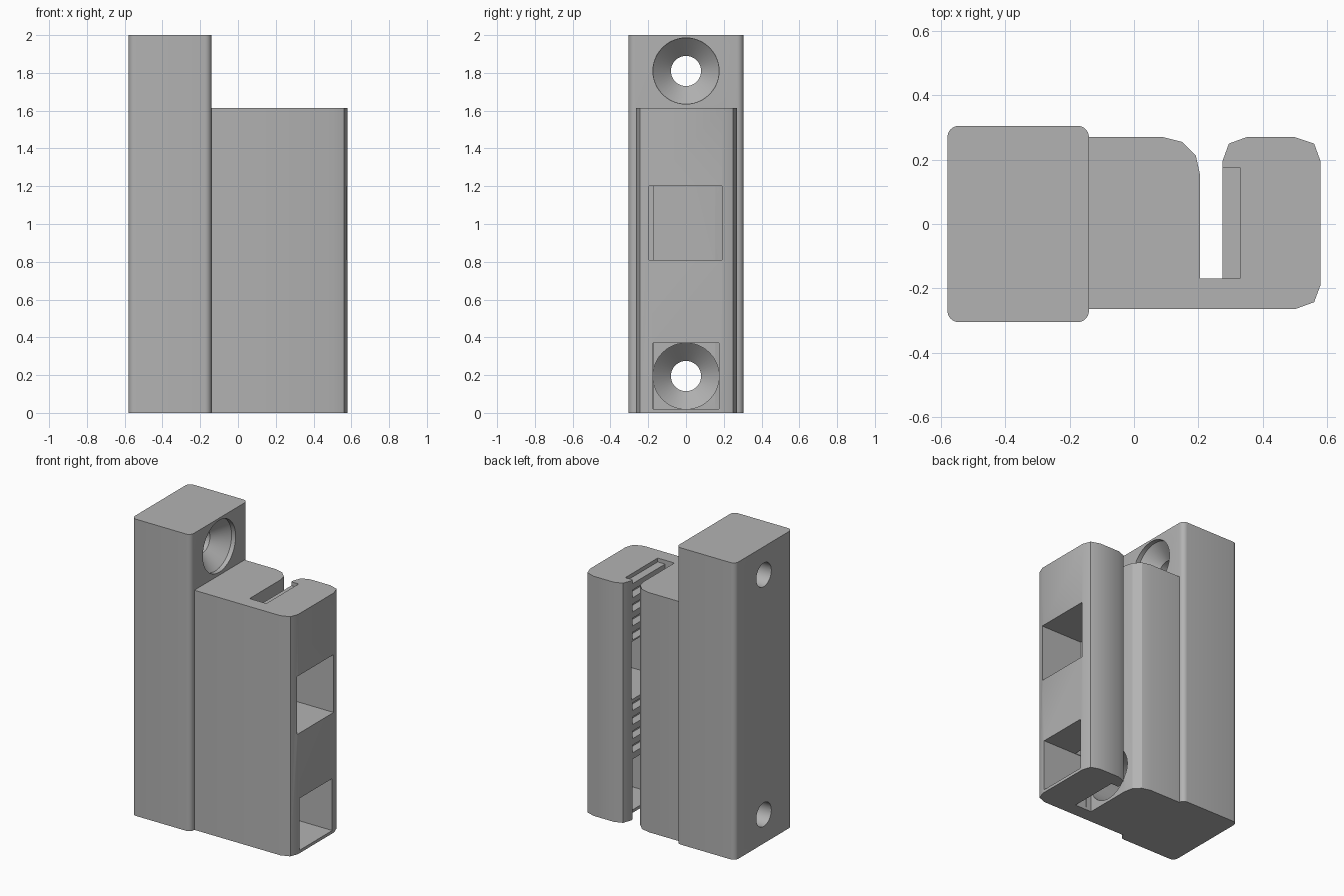
import bpy, bmesh, math
from mathutils import Matrix

cube = bpy.data.objects.get("Cube")
if cube:
    bpy.data.objects.remove(cube, do_unlink=True)

grey = bpy.data.materials.new("plain_grey")
grey.use_nodes = True
colour = (0.45, 0.45, 0.45, 1)
grey.diffuse_color = colour
grey.node_tree.nodes["Principled BSDF"].inputs["Base Color"].default_value = colour


def make(name, bm):
    bmesh.ops.recalc_face_normals(bm, faces=bm.faces)
    mesh = bpy.data.meshes.new(name)
    bm.to_mesh(mesh)
    bm.free()
    mesh.materials.append(grey)
    obj = bpy.data.objects.new(name, mesh)
    bpy.context.collection.objects.link(obj)
    return obj


def prism(name, outline, height):
    """Extrude a plan outline upwards from the ground."""
    bm = bmesh.new()
    face = bm.faces.new([bm.verts.new((x, y, 0)) for x, y in outline])
    top = bmesh.ops.extrude_face_region(bm, geom=[face])["geom"]
    verts = [g for g in top if isinstance(g, bmesh.types.BMVert)]
    bmesh.ops.translate(bm, verts=verts, vec=(0, 0, height))
    return make(name, bm)


def box(name, x0, x1, y0, y1, z0, z1):
    return prism_at(name, [(x0, y0), (x1, y0), (x1, y1), (x0, y1)], z0, z1)


def prism_at(name, outline, z0, z1):
    obj = prism(name, outline, z1 - z0)
    obj.data.transform(Matrix.Translation((0, 0, z0)))
    return obj


def lathe_x(name, profile, z, sides=48):
    """Turn (x, radius) stations around an axis along x."""
    bm = bmesh.new()
    angles = [2 * math.pi * i / sides for i in range(sides)]
    rings = [[bm.verts.new((x, r * math.cos(a), z + r * math.sin(a))) for a in angles]
             for x, r in profile]
    for a, b in zip(rings, rings[1:]):
        for i in range(sides):
            j = (i + 1) % sides
            bm.faces.new((a[i], a[j], b[j], b[i]))
    bm.faces.new(rings[0])
    bm.faces.new(rings[-1])
    return make(name, bm)


def combine(target, other, operation):
    mod = target.modifiers.new(operation.lower(), "BOOLEAN")
    mod.object = other
    mod.operation = operation
    mod.solver = "EXACT"
    bpy.context.view_layer.objects.active = target
    bpy.ops.object.modifier_apply(modifier=mod.name)
    bpy.data.objects.remove(other, do_unlink=True)


# Tall mounting block with rounded upright corners
r = 0.035
block_outline = []
for cx, cy, start in [(-0.14 - r, 0.305 - r, 0), (-0.58 + r, 0.305 - r, 90),
                      (-0.58 + r, -0.305 + r, 180), (-0.14 - r, -0.305 + r, 270)]:
    for i in range(7):
        a = math.radians(start + 15 * i)
        block_outline.append((cx + r * math.cos(a), cy + r * math.sin(a)))
bracket = prism("clamp_bracket", block_outline, 2)

# Clamp body with the belt slot open to the back
body_outline = [(-0.3, -0.265), (0.5, -0.265), (0.56, -0.243), (0.58, -0.19),
                (0.58, 0.195), (0.56, 0.25), (0.5, 0.27), (0.35, 0.27),
                (0.295, 0.25), (0.275, 0.195), (0.275, -0.17), (0.205, -0.17),
                (0.205, 0.155), (0.192, 0.213), (0.15, 0.255), (0.09, 0.27),
                (-0.3, 0.27)]
combine(bracket, prism("clamp_body", body_outline, 1.615), "UNION")

# Countersunk screw holes, the lower one with a bore reaching the slot
for z, reach in [(1.81, 0.0), (0.195, 0.24)]:
    profile = [(-0.7, 0.08), (-0.265, 0.08), (-0.17, 0.175), (reach, 0.175)]
    combine(bracket, lathe_x("screw_cutter", profile, z), "DIFFERENCE")

# Square windows through the outer jaw
combine(bracket, box("middle_window_cutter", 0.265, 0.7, -0.195, 0.19, 0.81, 1.2), "DIFFERENCE")
combine(bracket, box("lower_window_cutter", 0.24, 0.7, -0.175, 0.175, 0.02, 0.37), "DIFFERENCE")

# Row of belt tooth notches in the slot wall
pitch = 0.095
for k in range(18):
    z = k * pitch
    if 0.03 < z < 0.36 or 0.82 < z < 1.19:
        continue
    notch = box("notch_cutter", 0.24, 0.33, -0.17, 0.175, z - 0.026, z + 0.026)
    combine(bracket, notch, "DIFFERENCE")

# Smooth curved walls, keep corners crisp
bpy.ops.object.select_all(action="DESELECT")
bracket.select_set(True)
bpy.context.view_layer.objects.active = bracket
bpy.ops.object.shade_smooth_by_angle(angle=math.radians(30))
